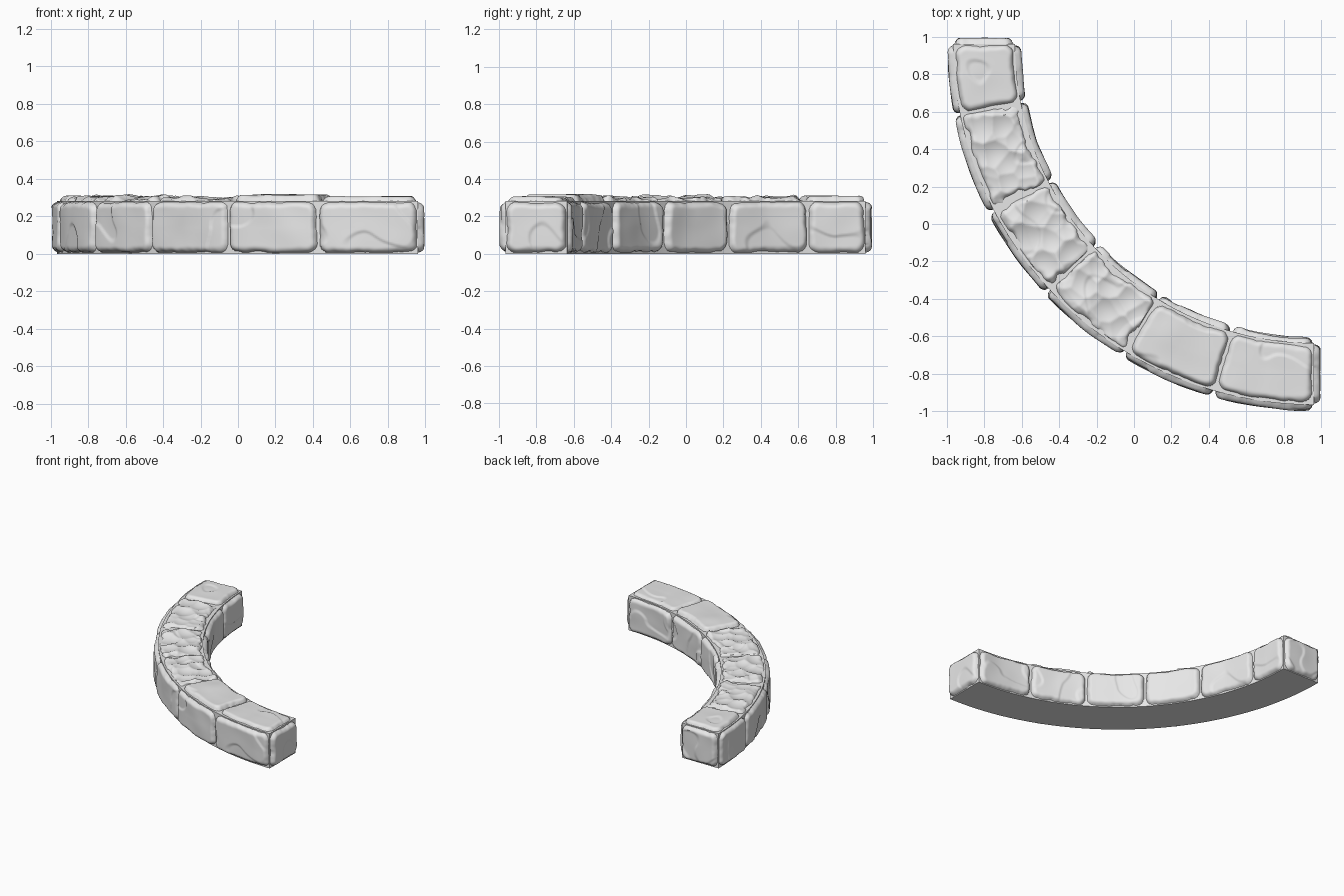
import bpy, bmesh, math
from mathutils import Vector, noise

cube = bpy.data.objects.get("Cube")
if cube:
    bpy.data.objects.remove(cube)

CENTRE = 0.96               # arc centre, same in x and y
R_IN, R_OUT, HEIGHT = 1.595, 1.925, 0.283
R_MID, HALF_W = (R_IN + R_OUT) / 2, (R_OUT - R_IN) / 2
SINK = 0.012                # stone rims are buried this deep in the core
JOINTS = [0, 11.2, 27.5, 42.8, 58.5, 74, 90]

stone = bpy.data.materials.new("grey stone")
stone.use_nodes = True
GREY = (0.8, 0.8, 0.8, 1)
stone.diffuse_color = GREY
stone.node_tree.nodes["Principled BSDF"].inputs["Base Color"].default_value = GREY


def arc(angle, radius, z):
    """Point on the curved wall; angle 0 is the back end, 90 the left end."""
    a = math.radians(angle)
    return Vector((CENTRE - radius * math.cos(a), CENTRE - radius * math.sin(a), z))


def finish(bm, name, angle):
    mesh = bpy.data.meshes.new(name)
    bm.to_mesh(mesh)
    bm.free()
    mesh.materials.append(stone)
    obj = bpy.data.objects.new(name, mesh)
    bpy.context.collection.objects.link(obj)
    bpy.ops.object.select_all(action="DESELECT")
    obj.select_set(True)
    bpy.context.view_layer.objects.active = obj
    bpy.ops.object.shade_smooth_by_angle(angle=math.radians(angle))


def make_core():
    """Mortar core: a rectangle swept along the quarter arc."""
    bm = bmesh.new()
    steps = 36
    rings = []
    for i in range(steps + 1):
        corners = [(R_IN, 0), (R_OUT, 0), (R_OUT, HEIGHT), (R_IN, HEIGHT)]
        rings.append([bm.verts.new(arc(90 * i / steps, r, z)) for r, z in corners])
    for a, b in zip(rings, rings[1:]):
        for k in range(4):
            n = (k + 1) % 4
            bm.faces.new((a[k], a[n], b[n], b[k]))
    bm.faces.new(rings[0])
    bm.faces.new(rings[-1])
    bmesh.ops.recalc_face_normals(bm, faces=bm.faces)
    finish(bm, "mortar_core", 30)


def relief(x, y, a, b, height, seed, lumpy):
    """Height of a worn stone face of half sizes a, b at the point x, y."""
    p = Vector((x, y, seed * 3.7))
    wobble = 0.009 * noise.noise(p * 9) + 0.004 * noise.noise(p * 25)
    if lumpy:
        wobble *= 3.5
    corner = 0.055
    qx, qy = abs(x) - a + corner, abs(y) - b + corner
    outside = math.hypot(max(qx, 0), max(qy, 0)) + min(max(qx, qy), 0)
    inset = corner - outside + wobble - 0.004
    if inset <= 0:
        return -SINK
    t = min(inset / 0.032, 1)
    edge = math.sqrt(1 - (1 - t) ** 2)
    # broad swell, one broken ledge and, on rough stones, chiselled hollows
    top = height + 0.006 * noise.noise(p * 6 + Vector((5, 0, 0)))
    ledge = noise.noise(p * 4.5 + Vector((0, 9, 0))) - 0.12
    top -= 0.007 * min(max(ledge * 14, 0), 1)
    if lumpy:
        near = noise.voronoi(Vector((x * 10, y * 10, seed * 3.7)))[0][0]
        top += 0.030 * min(near, 1) ** 2 - 0.013
    return -SINK + (top + SINK) * edge


def make_stone(name, place, a, b, height, seed, lumpy=False):
    """Raised stone face; place maps (x, y, height) onto the wall."""
    bm = bmesh.new()
    nx, ny = math.ceil(2 * a / 0.008), math.ceil(2 * b / 0.008)
    grid = []
    for i in range(nx + 1):
        x = a * (2 * i / nx - 1)
        row = []
        for j in range(ny + 1):
            y = b * (2 * j / ny - 1)
            h = relief(x, y, a, b, height, seed, lumpy)
            if i in (0, nx) or j in (0, ny):
                h = -SINK
            row.append((bm.verts.new(place(x, y, h)), h))
        grid.append(row)
    for i in range(nx):
        for j in range(ny):
            quad = [grid[i][j], grid[i + 1][j], grid[i + 1][j + 1], grid[i][j + 1]]
            if max(h for v, h in quad) > -SINK:
                bm.faces.new([v for v, h in quad])
    loose = [v for v in bm.verts if not v.link_faces]
    bmesh.ops.delete(bm, geom=loose, context="VERTS")
    # turn the faces away from the core
    outward = place(0, 0, 1) - place(0, 0, 0)
    bm.normal_update()
    total = sum((f.normal * f.calc_area() for f in bm.faces), Vector())
    if total.dot(outward) < 0:
        bmesh.ops.reverse_faces(bm, faces=bm.faces)
    finish(bm, name, 50)


make_core()

# Six blocks along the arc, each with an outer, inner and top face
TOP_HEIGHT = [0.026, 0.022, 0.022, 0.022, 0.034, 0.024]
MID_Z, HALF_Z = HEIGHT / 2, HEIGHT / 2 - 0.003
for k, (start, end) in enumerate(zip(JOINTS, JOINTS[1:])):
    mid = (start + end) / 2
    half = math.radians(end - start) / 2

    def outer(x, y, h):
        return arc(mid + math.degrees(x / R_OUT), R_OUT + h, MID_Z + y)

    def inner(x, y, h):
        return arc(mid + math.degrees(x / R_IN), R_IN - h, MID_Z + y)

    def top(x, y, h):
        return arc(mid + math.degrees(x / R_MID), R_MID + y, HEIGHT + h)

    make_stone(f"outer_stone_{k + 1}", outer, half * R_OUT - 0.003, HALF_Z, 0.032, k + 1)
    make_stone(f"inner_stone_{k + 1}", inner, half * R_IN - 0.003, HALF_Z, 0.032, k + 11)
    make_stone(f"top_stone_{k + 1}", top, half * R_MID - 0.004, HALF_W - 0.008,
               TOP_HEIGHT[k], k + 21, lumpy=k in (1, 2, 3))

# One stone face on each flat end
make_stone("back_end_stone", lambda x, y, h: arc(0, R_MID + x, MID_Z + y) + Vector((0, h, 0)),
           HALF_W - 0.003, HALF_Z, 0.034, 31)
make_stone("left_end_stone", lambda x, y, h: arc(90, R_MID + x, MID_Z + y) + Vector((h, 0, 0)),
           HALF_W - 0.003, HALF_Z, 0.034, 32)
